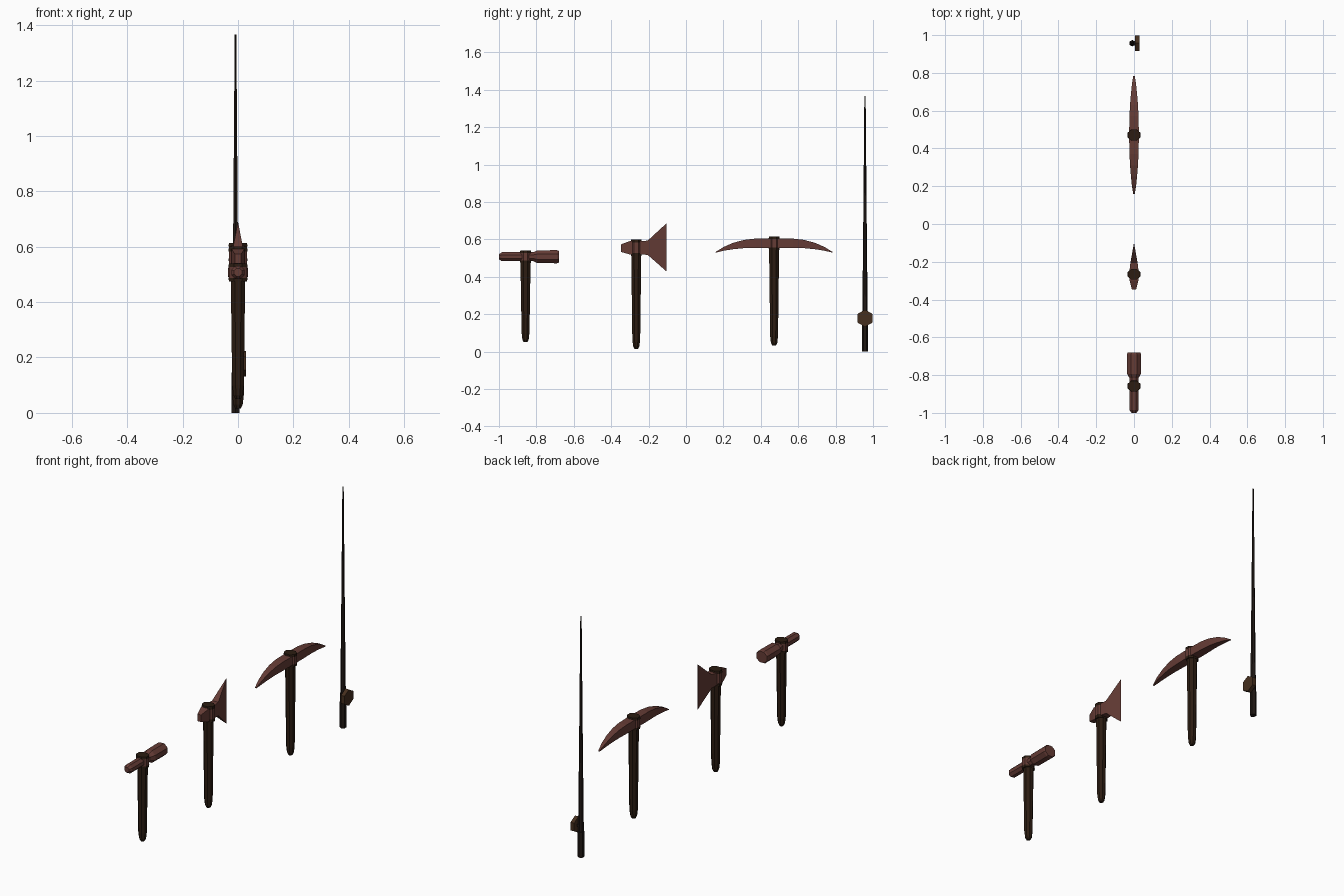
import bpy, bmesh, math
from mathutils import Vector

if "Cube" in bpy.data.objects:
    bpy.data.objects.remove(bpy.data.objects["Cube"])


def material(name, rgb):
    m = bpy.data.materials.new(name)
    m.diffuse_color = (*rgb, 1)
    m.use_nodes = True
    m.node_tree.nodes["Principled BSDF"].inputs["Base Color"].default_value = m.diffuse_color
    return m


METAL = material("rust_metal", (0.13, 0.045, 0.036))
WOOD = material("dark_wood", (0.025, 0.012, 0.006))
ROD = material("rod_black", (0.014, 0.009, 0.007))
REEL = material("reel_brown", (0.06, 0.028, 0.013))


def loft(name, axis, sections, sides, mat, loc=(0, 0, 0), turn=0.5):
    """Faceted loft; sections are (position, half u, half v, offset v) along axis x, y or z."""
    bm = bmesh.new()
    k = 1 / math.cos(math.pi / sides) if turn else 1
    rings = []
    for s in sections:
        p, a, b = s[:3]
        off = s[3] if len(s) > 3 else 0
        ring = []
        for i in range(sides):
            t = 2 * math.pi * (i + turn) / sides
            u, v = a * k * math.cos(t), b * k * math.sin(t) + off
            co = {"x": (p, u, v), "y": (u, p, v), "z": (u, v, p)}[axis]
            ring.append(bm.verts.new(Vector(co) + Vector(loc)))
        rings.append(ring)
    for r, q in zip(rings, rings[1:]):
        for i in range(sides):
            j = (i + 1) % sides
            bm.faces.new((r[i], r[j], q[j], q[i]))
    bm.faces.new(rings[0])
    bm.faces.new(rings[-1])
    bmesh.ops.recalc_face_normals(bm, faces=bm.faces)
    me = bpy.data.meshes.new(name)
    bm.to_mesh(me)
    bm.free()
    me.materials.append(mat)
    ob = bpy.data.objects.new(name, me)
    bpy.context.collection.objects.link(ob)
    return ob


def handle(tool, y, bottom, head, top):
    """Octagonal tapered grip, flared cap rims and a metal eye block around the head."""
    loft(tool + "_handle", "z", [(bottom, .010, .010), (bottom + .015, .017, .017),
         (bottom + .05, .021, .021), (head - .1, .025, .026), (top - .004, .026, .027)],
         8, WOOD, (0, y, 0))
    h = top - head
    for part, s in (("lower_rim", -1), ("upper_rim", 1)):
        loft(f"{tool}_{part}", "z", [(head + s * h * .62, .034, .029),
             (head + s * h, .033, .028)], 8, WOOD, (0, y, 0))
    loft(tool + "_eye", "z", [(head - h * .62, .033, .028), (head + h * .62, .033, .028)],
         8, METAL, (0, y, 0))


# Hammer
handle("hammer", -.858, .05, .507, .540)
loft("hammer_head", "y", [(-1.0, .014, .014), (-.985, .024, .024), (-.815, .024, .024),
     (-.795, .036, .034), (-.69, .037, .035), (-.68, .033, .031)], 8, METAL, (0, 0, .507))

# Axe
handle("axe", -.266, .015, .555, .600)
loft("axe_head", "y", [(-.348, .011, .020, -.002), (-.30, .023, .036), (-.24, .023, .036),
     (-.205, .019, .038)], 4, METAL, (0, 0, .555))
loft("axe_blade", "y", [(-.205, .019, .038), (-.105, .001, .128, .002)],
     4, METAL, (0, 0, .555))

# Pickaxe: half profile mirrored about the handle
handle("pickaxe", .471, .032, .579, .614)
half = [(0, .026, .025, .580), (.10, .024, .025, .579), (.16, .021, .022, .575),
        (.22, .016, .017, .564), (.27, .011, .010, .549), (.312, .004, .002, .531)]
arch = [(-p, a, b, o) for p, a, b, o in half[:0:-1]] + half
loft("pickaxe_head", "y", arch, 4, METAL, (0, .471, 0))

# Fishing rod
R = (-.009, .957, 0)
loft("rod_grip", "z", [(0, .015, .015), (.145, .015, .015)], 6, ROD, R)
loft("rod_pole", "z", [(.14, .013, .013), (.70, .008, .008), (1.367, .003, .003)], 6, ROD, R)
loft("reel_mount", "x", [(-.009, .012, .012), (.01, .012, .012)], 6, ROD, (0, .957, .178))
loft("reel", "x", [(.006, .040, .040), (.028, .040, .040)], 6, REEL, (0, .957, .178))
